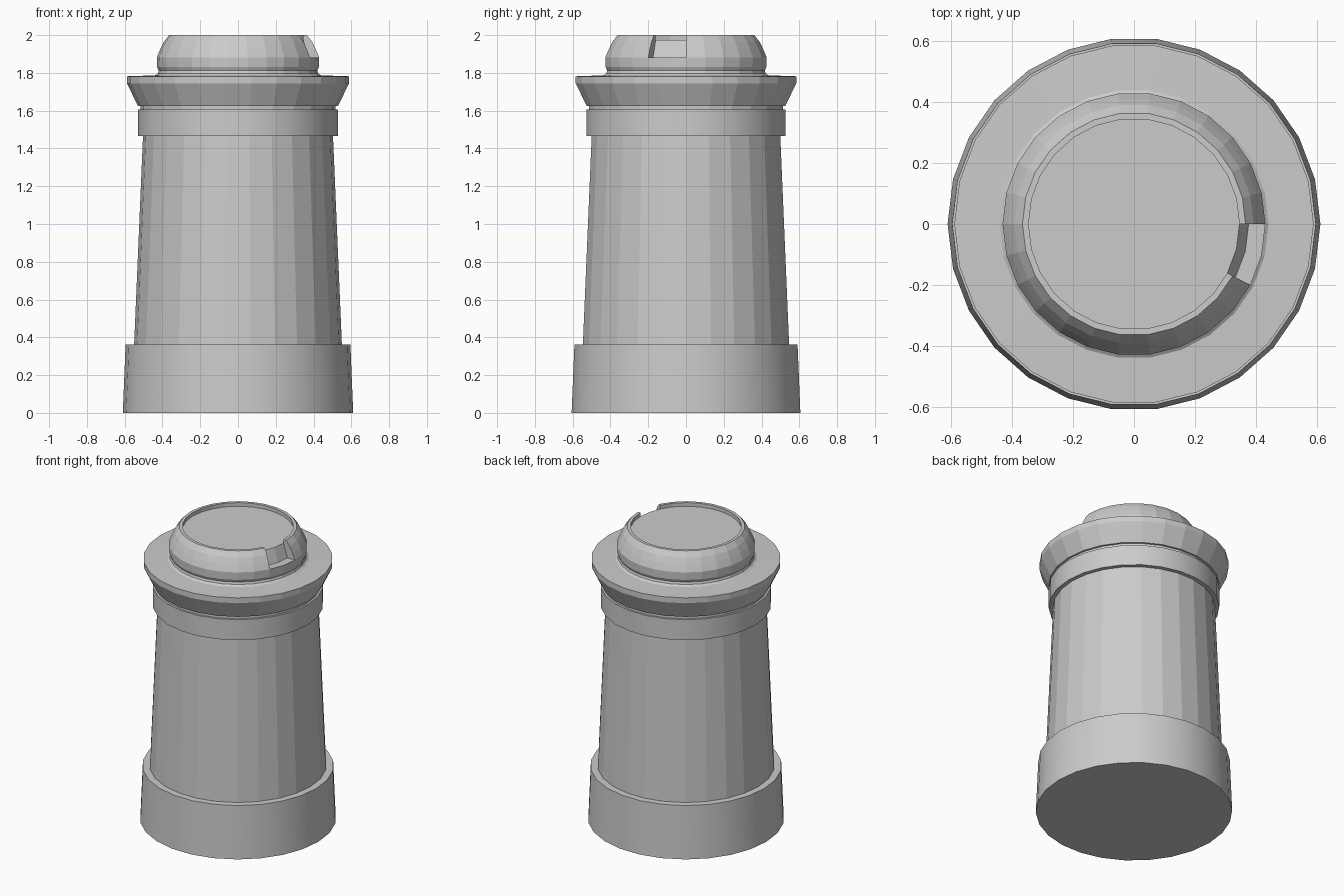
import bpy, bmesh, math

if "Cube" in bpy.data.objects:
    bpy.data.objects.remove(bpy.data.objects["Cube"])

SIDES = 26
STEP = 2 * math.tau / 2 / SIDES


def lathe(name, profile, first=0, count=SIDES, closed=False, smooth=False):
    """Spin (radius, z) points round z; a partial spin of a closed profile gets end caps."""
    bm = bmesh.new()
    full = count == SIDES
    rows = []
    for i in range(count if full else count + 1):
        a = (first + i) * STEP
        rows.append([bm.verts.new((r * math.cos(a), r * math.sin(a), z)) for r, z in profile])
    n = len(profile)
    for i in range(count):
        a, b = rows[i], rows[(i + 1) % len(rows)]
        for j in range(n if closed else n - 1):
            k = (j + 1) % n
            bm.faces.new((a[j], b[j], b[k], a[k]))
    if not full:
        bm.faces.new(rows[0])
        bm.faces.new(rows[-1][::-1])
    # merge points that lie on the axis
    bmesh.ops.remove_doubles(bm, verts=bm.verts, dist=1e-5)
    bmesh.ops.recalc_face_normals(bm, faces=bm.faces)
    if not closed and sum(f.normal.dot(f.calc_center_median()) for f in bm.faces
                          if abs(f.normal.z) < 0.9) < 0:
        bmesh.ops.reverse_faces(bm, faces=bm.faces)
    mesh = bpy.data.meshes.new(name)
    bm.to_mesh(mesh)
    bm.free()
    obj = bpy.data.objects.new(name, mesh)
    bpy.context.collection.objects.link(obj)
    if smooth:
        bpy.ops.object.select_all(action='DESELECT')
        obj.select_set(True)
        bpy.context.view_layer.objects.active = obj
        bpy.ops.object.shade_smooth_by_angle(angle=math.radians(30))
    return obj


# Plinth with flat underside and ledge
lathe("base_plinth", [(0, 0), (0.61, 0), (0.595, 0.362), (0.55, 0.362)], smooth=True)

# Tapered faceted shaft
lathe("shaft", [(0.55, 0.362), (0.503, 1.465)])

# Collar band and the groove above it
lathe("collar", [(0.503, 1.465), (0.53, 1.465), (0.53, 1.605), (0.517, 1.605)], smooth=True)
lathe("collar_groove", [(0.517, 1.605), (0.517, 1.625)])

# Flared cornice with flat top
lathe("cornice", [(0.517, 1.625), (0.53, 1.625), (0.588, 1.745), (0.588, 1.782), (0.44, 1.787)])

# Lower dome with a concave foot, ending in the ledge of the notch
lathe("dome_lower", [(0.44, 1.787), (0.425, 1.797), (0.42, 1.812), (0.428, 1.83),
                     (0.43, 1.882), (0.375, 1.882)])

# Core plug with the sunken top disc
lathe("dome_core", [(0.375, 1.882), (0.345, 1.975), (0, 1.975)])

# Upper dome ring, leaving a two-sided notch on the right
lathe("dome_rim", [(0.375, 1.882), (0.43, 1.882), (0.412, 1.925), (0.392, 1.965), (0.365, 2.0),
                   (0.345, 2.0), (0.345, 1.975)],
      first=0, count=SIDES - 2, closed=True)
